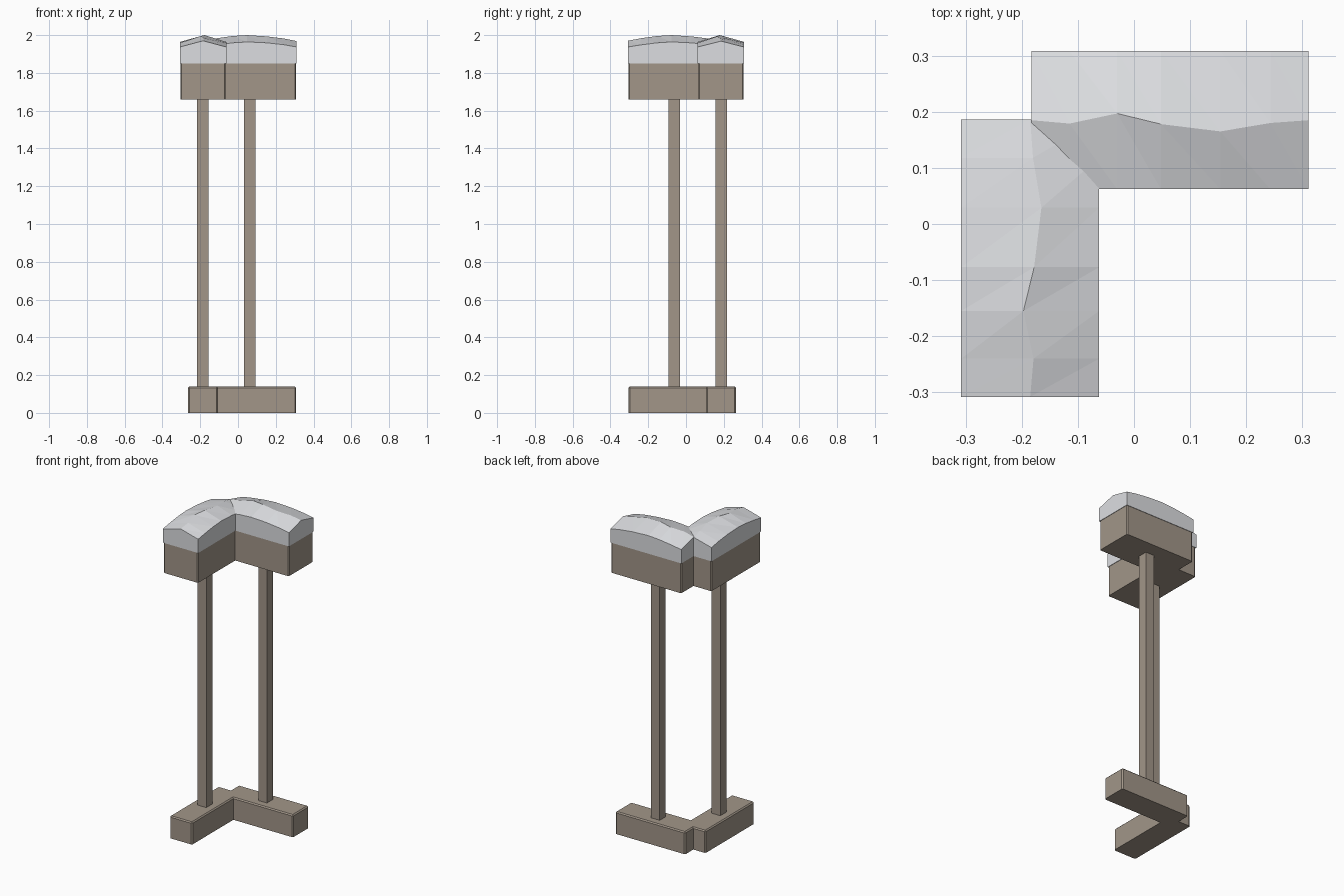
import bpy, bmesh
from mathutils import Matrix

if "Cube" in bpy.data.objects:
    bpy.data.objects.remove(bpy.data.objects["Cube"])


def material(name, rgb):
    m = bpy.data.materials.new(name)
    m.diffuse_color = (*rgb, 1)
    m.use_nodes = True
    m.node_tree.nodes["Principled BSDF"].inputs["Base Color"].default_value = m.diffuse_color
    return m


STONE = material("brown_stone", (0.36, 0.305, 0.25))
SNOW = material("pale_snow", (0.72, 0.73, 0.755))

# The second arm is the first one turned a quarter and shifted
TURN = Matrix.Translation((0.125, 0, 0)) @ Matrix(
    ((0, 1, 0, 0), (-1, 0, 0, 0), (0, 0, 1, 0), (0, 0, 0, 1)))
ARMS = (("left", Matrix.Identity(4)), ("back", TURN))


def finish(bm, name, mat, matrix):
    bmesh.ops.recalc_face_normals(bm, faces=bm.faces[:])
    bm.transform(matrix)
    me = bpy.data.meshes.new(name)
    bm.to_mesh(me)
    bm.free()
    me.materials.append(mat)
    ob = bpy.data.objects.new(name, me)
    bpy.context.collection.objects.link(ob)


def box(name, lo, hi, matrix, bevel=0):
    bm = bmesh.new()
    bmesh.ops.create_cube(bm, size=1)
    for v in bm.verts:
        v.co = [hi[i] if v.co[i] > 0 else lo[i] for i in range(3)]
    if bevel:  # all edges except those on the underside
        edges = [e for e in bm.edges if max(v.co.z for v in e.verts) > lo[2] + 1e-5]
        bmesh.ops.bevel(bm, geom=edges, offset=bevel, segments=1,
                        affect='EDGES', profile=0.5)
    finish(bm, name, STONE, matrix)


# Snow sections along the arm: y, ridge x, eave z, ridge z
SECTIONS = (
    (-0.308, -0.185, 1.937, 1.970),
    (-0.240, -0.179, 1.948, 1.983),
    (-0.155, -0.197, 1.959, 1.995),
    (-0.077, -0.178, 1.964, 2.000),
    (0.029, -0.165, 1.959, 1.993),
    (0.118, -0.180, 1.949, 1.982),
    (0.186, -0.185, 1.937, 1.968),
)


def snow(name, matrix):
    bm = bmesh.new()
    x0, x1, z0 = -0.308, -0.062, 1.85
    rings = []
    for y, rx, ez, rz in SECTIONS:
        pts = ((x0, z0), (x0, ez), (rx, rz), (x1, ez), (x1, z0))
        rings.append([bm.verts.new((x, y, z)) for x, z in pts])
    for a, b in zip(rings, rings[1:]):
        for i in range(5):
            j = (i + 1) % 5
            if i in (1, 2):  # faceted slopes
                bm.faces.new((a[i], a[j], b[j]))
                bm.faces.new((a[i], b[j], b[i]))
            else:
                bm.faces.new((a[i], a[j], b[j], b[i]))
    bm.faces.new(rings[0])
    bm.faces.new(rings[-1])
    finish(bm, name, SNOW, matrix)


for side, mtx in ARMS:
    # Footing, square post, coping block and snow cover
    box(side + "_base", (-0.264, -0.304, 0), (-0.107, 0.183, 0.14), mtx, 0.007)
    box(side + "_post", (-0.216, -0.093, 0.12), (-0.156, -0.033, 1.68), mtx)
    box(side + "_cap", (-0.305, -0.305, 1.66), (-0.065, 0.183, 1.86), mtx, 0.006)
    snow(side + "_snow", mtx)
